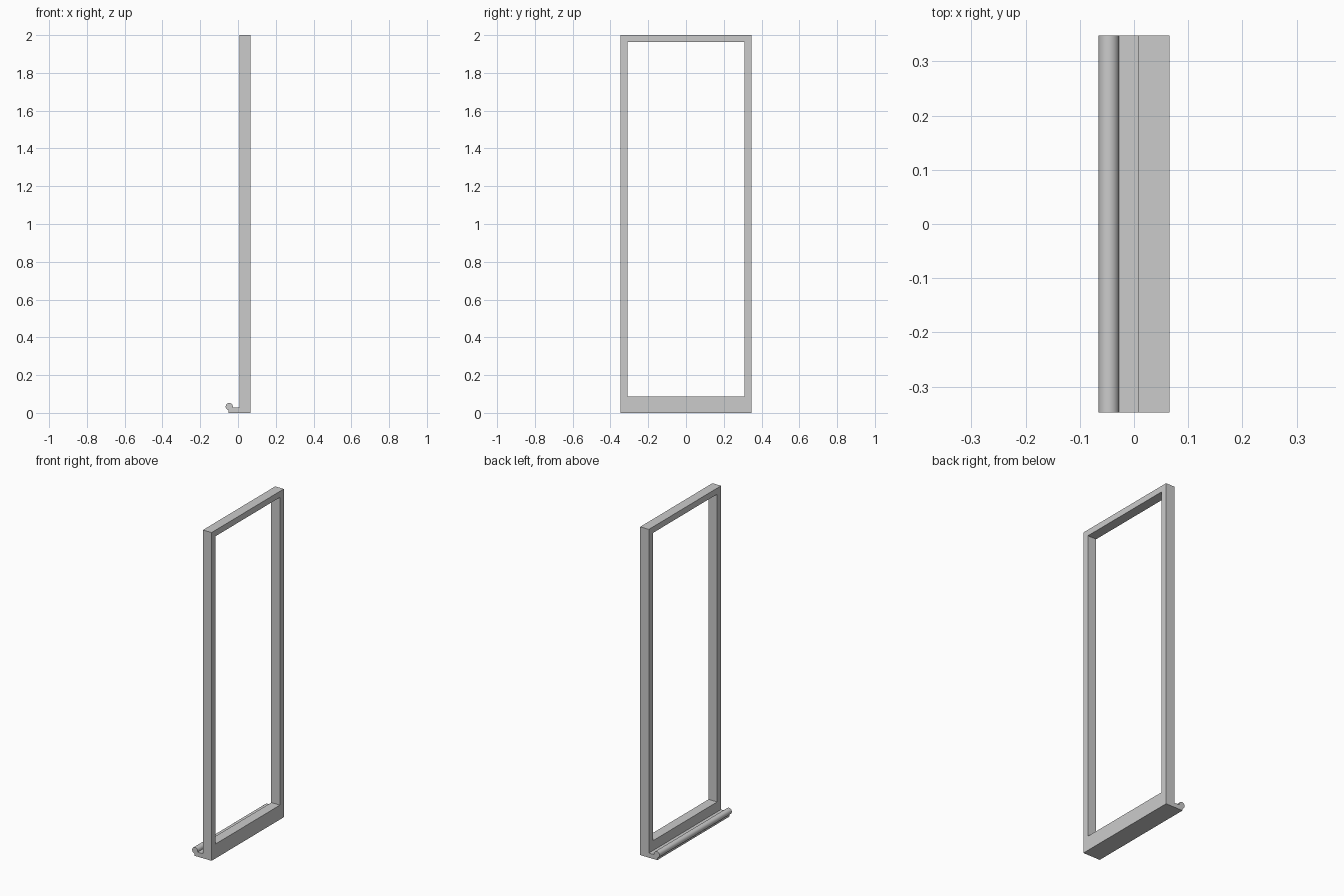
import bpy, bmesh, math

if "Cube" in bpy.data.objects:
    bpy.data.objects.remove(bpy.data.objects["Cube"])

HALF_W = 0.348            # half width along y
BACK, FACE = 0.0655, 0.007  # depth range of the upright frame
BEAD_X, BEAD_Z, BEAD_R = -0.0465, 0.033, 0.019


def extrude_profile(name, points, half):
    """Extrude an x-z outline symmetrically along y."""
    bm = bmesh.new()
    face = bm.faces.new([bm.verts.new((x, -half, z)) for x, z in points])
    new = bmesh.ops.extrude_face_region(bm, geom=[face])["geom"]
    verts = [v for v in new if isinstance(v, bmesh.types.BMVert)]
    bmesh.ops.translate(bm, verts=verts, vec=(0, 2 * half, 0))
    bmesh.ops.recalc_face_normals(bm, faces=bm.faces)
    mesh = bpy.data.meshes.new(name)
    bm.to_mesh(mesh)
    bm.free()
    obj = bpy.data.objects.new(name, mesh)
    bpy.context.collection.objects.link(obj)
    return obj


# Side silhouette: upright, ledge and rounded bead on the ledge's edge
STEPS = 28
bead = []
for i in range(STEPS + 1):
    a = math.radians(-16 + i * (259 + 16) / STEPS)
    bead.append((BEAD_X + BEAD_R * math.cos(a), BEAD_Z + BEAD_R * math.sin(a)))
outline = [(BACK, 0), (BACK, 2), (FACE, 2), (FACE, bead[0][1])]
outline += bead + [(bead[-1][0], 0)]
frame = extrude_profile("frame_with_ledge", outline, HALF_W)

# Rectangular opening
opening = extrude_profile("opening_cutter",
                          [(-0.1, 0.088), (0.1, 0.088), (0.1, 1.963), (-0.1, 1.963)], 0.31)
opening.hide_render = True
cut = frame.modifiers.new("opening", 'BOOLEAN')
cut.operation = 'DIFFERENCE'
cut.solver = 'EXACT'
cut.object = opening

bpy.context.view_layer.objects.active = frame
frame.select_set(True)
bpy.ops.object.modifier_apply(modifier=cut.name)
bpy.data.objects.remove(opening)

# Smooth bead, crisp frame edges
bpy.ops.object.shade_smooth_by_angle(angle=math.radians(30))
